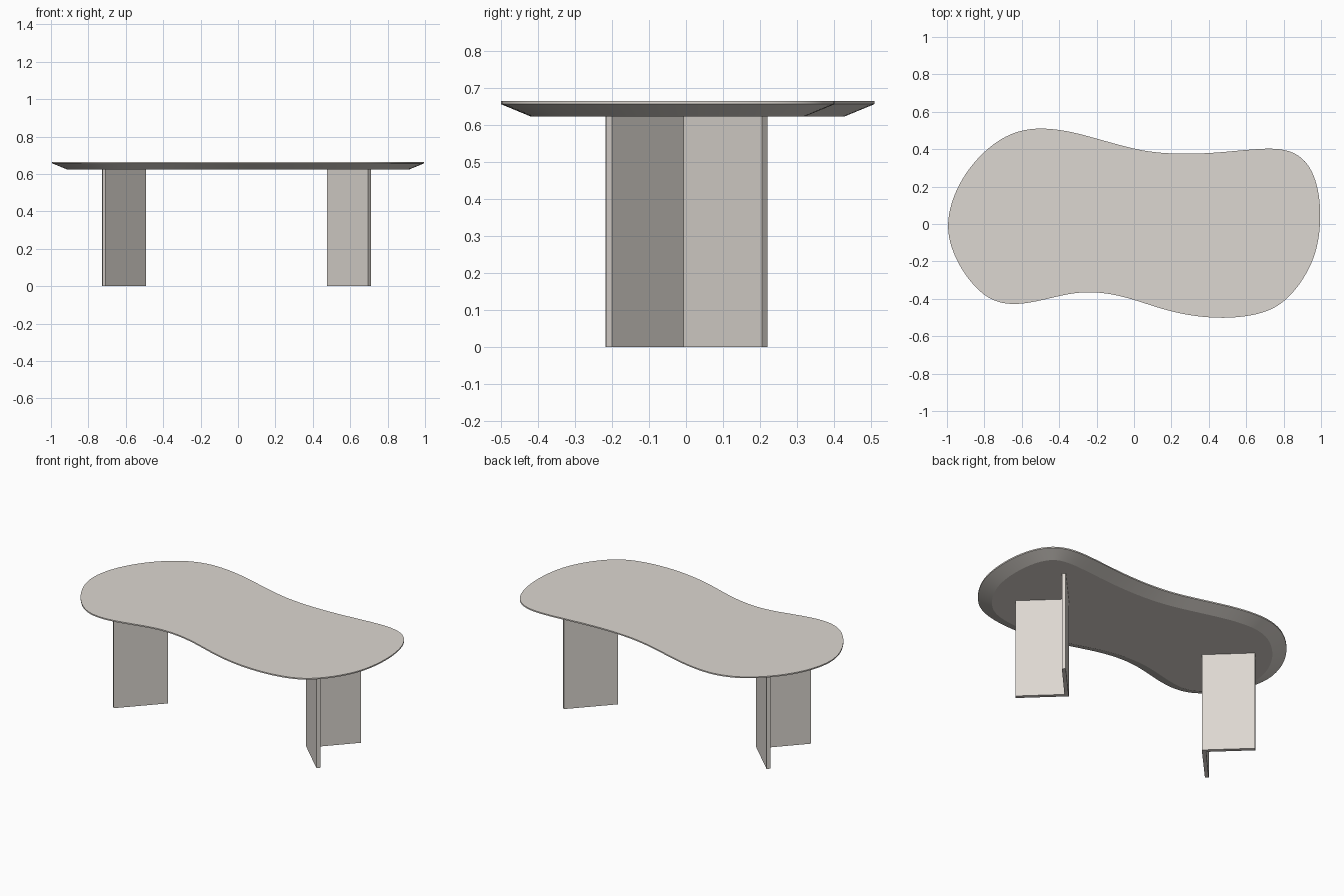
import bpy, bmesh, math
from mathutils import Vector

if "Cube" in bpy.data.objects:
    bpy.data.objects.remove(bpy.data.objects["Cube"])

mat = bpy.data.materials.new("warm light grey")
mat.diffuse_color = (0.72, 0.68, 0.635, 1)
mat.use_nodes = True
mat.node_tree.nodes["Principled BSDF"].inputs["Base Color"].default_value = mat.diffuse_color

# Control points of the freeform outline, clockwise from the left end
OUTLINE = [(-1, 0), (-.97, .14), (-.9, .275), (-.8, .39), (-.69, .47), (-.58, .506),
           (-.48, .512), (-.35, .497), (-.2, .457), (0, .40), (.13, .381), (.27, .374),
           (.43, .38), (.6, .396), (.74, .406), (.85, .388), (.93, .325), (.98, .215),
           (1, .06), (.985, -.11), (.94, -.235), (.87, -.345), (.78, -.436), (.66, -.486),
           (.48, -.506), (.3, -.49), (.15, -.455), (0, -.404), (-.12, -.374), (-.24, -.362),
           (-.36, -.374), (-.5, -.41), (-.64, -.433), (-.75, -.413), (-.84, -.35),
           (-.925, -.24), (-.98, -.12)]


def smooth_loop(points, steps):
    """Closed Catmull-Rom curve through the points, lightly relaxed."""
    p = [Vector(q) for q in points]
    n, out = len(p), []
    for i in range(n):
        a, b, c, d = p[i - 1], p[i], p[(i + 1) % n], p[(i + 2) % n]
        for k in range(steps):
            t = k / steps
            out.append(0.5 * (2 * b + (c - a) * t + (2 * a - 5 * b + 4 * c - d) * t ** 2
                              + (3 * b - a - 3 * c + d) * t ** 3))
    m = len(out)
    for _ in range(12):
        out = [(out[i - 1] + 2 * out[i] + out[(i + 1) % m]) / 4 for i in range(m)]
    return out


def inset_loop(loop, dist):
    """Shift a clockwise loop inwards along its normals."""
    res = []
    for i, q in enumerate(loop):
        t = (loop[(i + 1) % len(loop)] - loop[i - 1]).normalized()
        res.append(q + Vector((t.y, -t.x)) * dist)
    return res


def loft(name, rings):
    """Solid from stacked rings of (loop, z) with flat end caps."""
    bm = bmesh.new()
    vs = [[bm.verts.new((q[0], q[1], z)) for q in loop] for loop, z in rings]
    n = len(vs[0])
    for lo, hi in zip(vs, vs[1:]):
        for i in range(n):
            j = (i + 1) % n
            bm.faces.new((lo[i], lo[j], hi[j], hi[i]))
    bm.faces.new(vs[0])
    bm.faces.new(vs[-1])
    bmesh.ops.recalc_face_normals(bm, faces=bm.faces)
    me = bpy.data.meshes.new(name)
    bm.to_mesh(me)
    bm.free()
    me.materials.append(mat)
    ob = bpy.data.objects.new(name, me)
    bpy.context.collection.objects.link(ob)
    return ob


# Tabletop: thin rim above a wide undercut bevel
edge = smooth_loop(OUTLINE, 5)
top = loft("tabletop", [(inset_loop(edge, 0.08), 0.624), (edge, 0.657), (edge, 0.665)])
bpy.ops.object.select_all(action='DESELECT')
top.select_set(True)
bpy.context.view_layer.objects.active = top
bpy.ops.object.shade_smooth_by_angle(angle=math.radians(14))

# Legs: V-shaped folded plates opening outwards, one turned half round
V = [(.476, -.008), (.695, -.217), (.711, -.200), (.509, -.007), (.707, .206), (.691, .221)]
loft("right_leg", [(V, 0), (V, 0.6245)])
W = [(-x - .017, -y + .003) for x, y in V]
loft("left_leg", [(W, 0), (W, 0.6245)])
